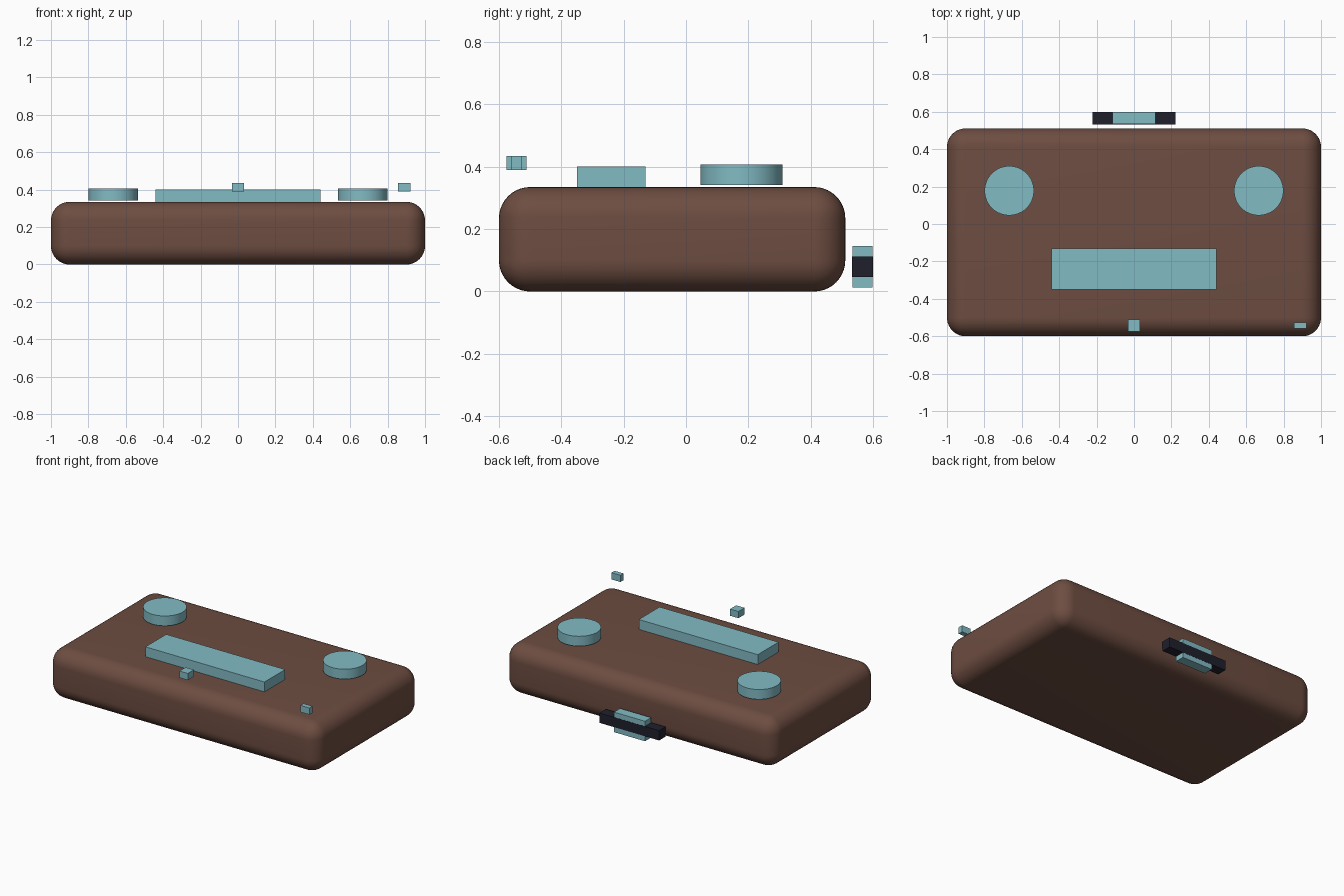
import bpy, math

cube = bpy.data.objects.get("Cube")
if cube:
    bpy.data.objects.remove(cube, do_unlink=True)


def material(name, rgb):
    m = bpy.data.materials.new(name)
    m.use_nodes = True
    m.diffuse_color = (*rgb, 1)
    m.node_tree.nodes["Principled BSDF"].inputs["Base Color"].default_value = (*rgb, 1)
    return m


brown = material("warm brown", (0.153, 0.074, 0.053))
teal = material("pale teal", (0.223, 0.497, 0.552))
dark = material("dark navy", (0.014, 0.014, 0.026))


def box(name, x, y, z, mat):
    """Box spanning the given (low, high) ranges."""
    spans = (x, y, z)
    bpy.ops.mesh.primitive_cube_add(size=1, location=[(a + b) / 2 for a, b in spans])
    ob = bpy.context.object
    ob.name = name
    ob.scale = [b - a for a, b in spans]
    bpy.ops.object.transform_apply(location=False, rotation=False, scale=True)
    ob.data.materials.append(mat)
    return ob


# Rounded slab body
body = box("body", (-1, 1), (-0.6, 0.511), (0, 0.335), brown)
bevel = body.modifiers.new("rounding", "BEVEL")
bevel.width = 0.1
bevel.segments = 10
bpy.ops.object.modifier_apply(modifier="rounding")
bpy.ops.object.shade_smooth_by_angle(angle=math.radians(30))

# Round pads on the top
for side, label in ((1, "left"), (-1, "right")):
    bpy.ops.mesh.primitive_cylinder_add(vertices=48, radius=0.132, depth=0.066,
                                        location=(side * 0.667, 0.178, 0.374))
    pad = bpy.context.object
    pad.name = label + "_round_pad"
    pad.data.materials.append(teal)
    bpy.ops.object.shade_smooth_by_angle(angle=math.radians(30))

# Long bar on the top
box("top_bar", (-0.441, 0.441), (-0.35, -0.13), (0.33, 0.401), teal)

# Small floating blocks along the front edge
box("middle_block", (-0.031, 0.031), (-0.576, -0.511), (0.39, 0.435), teal)
box("corner_block", (0.855, 0.921), (-0.559, -0.526), (0.39, 0.435), teal)

# Cross-shaped connector behind the back
box("connector_plate", (-0.115, 0.115), (0.534, 0.599), (0.012, 0.146), teal)
box("connector_strip", (-0.221, 0.221), (0.533, 0.6), (0.046, 0.112), dark)
